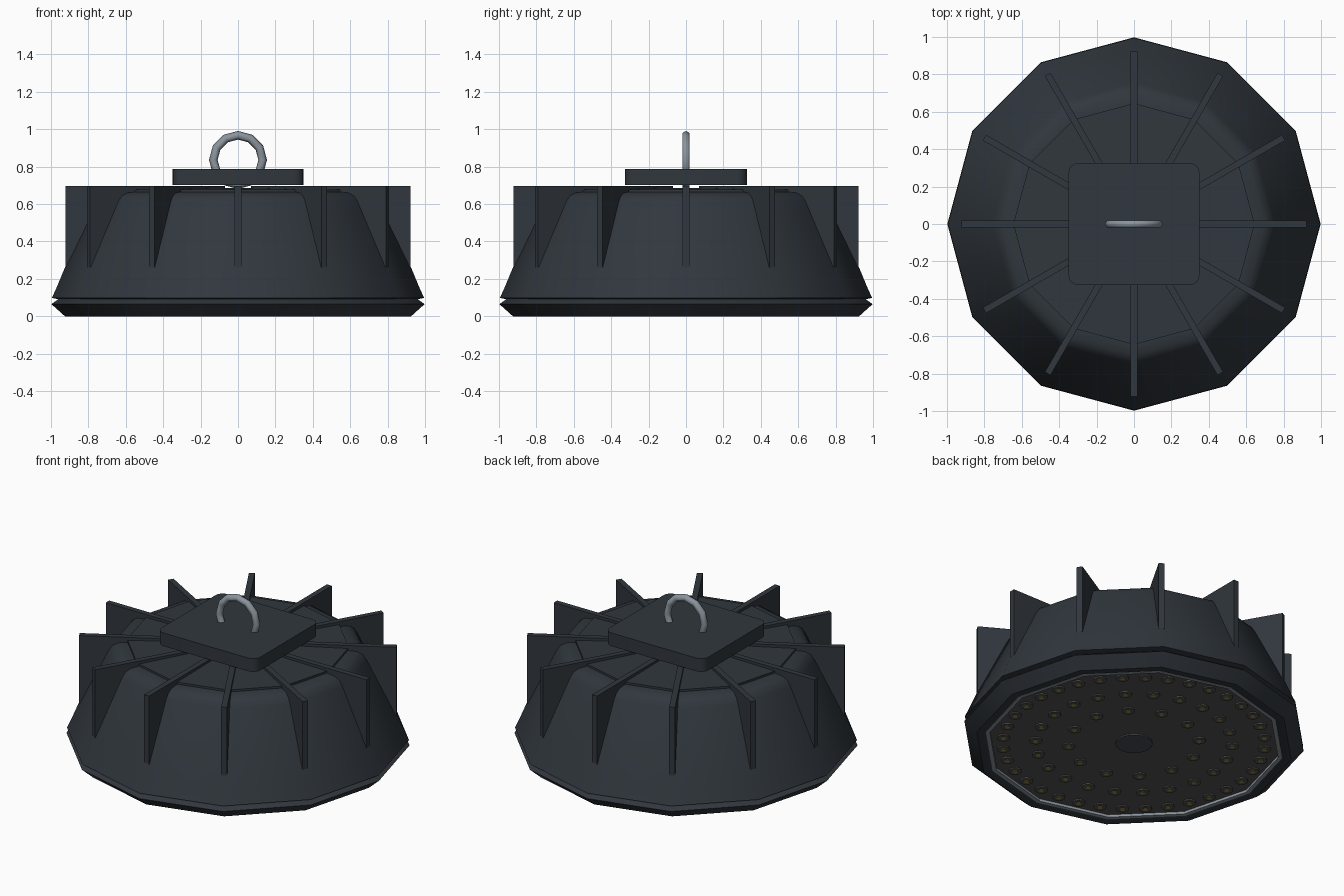
import bpy, bmesh, math
from mathutils import Matrix

if "Cube" in bpy.data.objects:
    bpy.data.objects.remove(bpy.data.objects["Cube"])

SIDES = 12


def material(name, rgb):
    m = bpy.data.materials.new(name)
    m.diffuse_color = (*rgb, 1)
    m.use_nodes = True
    m.node_tree.nodes["Principled BSDF"].inputs["Base Color"].default_value = m.diffuse_color
    return m


CASE = material("dark_casing", (0.030, 0.038, 0.047))
METAL = material("metal", (0.26, 0.30, 0.34))
PANEL = material("panel_grey", (0.085, 0.085, 0.085))
SENSOR = material("sensor_grey", (0.06, 0.07, 0.085))
CHIP = material("led_yellow", (0.30, 0.24, 0.06))


def finish(name, bm, mat, smooth=None):
    bmesh.ops.recalc_face_normals(bm, faces=bm.faces)
    me = bpy.data.meshes.new(name)
    bm.to_mesh(me)
    bm.free()
    ob = bpy.data.objects.new(name, me)
    bpy.context.collection.objects.link(ob)
    me.materials.append(mat)
    if smooth:
        bpy.ops.object.select_all(action='DESELECT')
        ob.select_set(True)
        bpy.context.view_layer.objects.active = ob
        bpy.ops.object.shade_smooth_by_angle(angle=math.radians(smooth))
    return ob


def lathe(name, profile, mat, smooth=None, n=SIDES, closed=False, cap=True):
    """Revolve (radius, z) points around z, with corners on the x axis."""
    bm = bmesh.new()
    rings = [[bm.verts.new((r * math.cos(2 * math.pi * i / n),
                            r * math.sin(2 * math.pi * i / n), z))
              for i in range(n)] for r, z in profile]
    pairs = list(zip(rings, rings[1:]))
    if closed:
        pairs.append((rings[-1], rings[0]))
    for a, b in pairs:
        for i in range(n):
            j = (i + 1) % n
            bm.faces.new((a[i], a[j], b[j], b[i]))
    if cap and not closed:
        bm.faces.new(rings[0])
        bm.faces.new(rings[-1])
    return finish(name, bm, mat, smooth)


def disc(bm, x, y, z, r, h, n):
    bmesh.ops.create_cone(bm, cap_ends=True, segments=n, radius1=r, radius2=r,
                          depth=h, matrix=Matrix.Translation((x, y, z)))


# Casing, lid and lower rim
lathe("housing", [(0.93, 0.085), (0.995, 0.098), (0.965, 0.165), (0.93, 0.25),
                  (0.755, 0.61), (0.735, 0.64), (0.70, 0.66), (0.645, 0.665)],
      CASE, 42)
lathe("top_lid", [(0.645, 0.65), (0.645, 0.678), (0.17, 0.685)], CASE)
lathe("lower_rim", [(0.87, 0.03), (0.87, 0.006), (0.885, 0), (0.925, 0),
                    (0.998, 0.065), (0.96, 0.092), (0.90, 0.092)],
      CASE, 42, closed=True)

# Cooling fins, one on every corner
bm = bmesh.new()
outline = [(0.17, 0.697), (0.17, 0.60), (0.70, 0.60), (0.90, 0.26),
           (0.923, 0.26), (0.923, 0.697)]
for k in range(SIDES):
    rot = Matrix.Rotation(2 * math.pi * k / SIDES, 3, 'Z')
    verts = [bm.verts.new((r, -0.0175, z)) for r, z in outline]
    face = bm.faces.new(verts)
    ext = bmesh.ops.extrude_face_region(bm, geom=[face])["geom"]
    new = [g for g in ext if isinstance(g, bmesh.types.BMVert)]
    bmesh.ops.translate(bm, verts=new, vec=(0, 0.035, 0))
    bmesh.ops.transform(bm, matrix=rot.to_4x4(), verts=verts + new)
finish("cooling_fins", bm, CASE)

# Driver plate with rounded upright corners
bm = bmesh.new()
bmesh.ops.create_cube(bm, size=1, matrix=Matrix.Translation((0, 0, 0.745))
                      @ Matrix.Diagonal((0.70, 0.65, 0.084, 1)))
upright = [e for e in bm.edges
           if abs(e.verts[0].co.z - e.verts[1].co.z) > 0.05]
bmesh.ops.bevel(bm, geom=upright, offset=0.05, segments=4, profile=0.5,
                affect='EDGES')
finish("driver_plate", bm, CASE, 35)

# Hanging ring
bpy.ops.mesh.primitive_torus_add(major_radius=0.132, minor_radius=0.023,
                                 major_segments=12, minor_segments=6,
                                 location=(0, 0, 0.836),
                                 rotation=(math.pi / 2, 0, 0))
ring = bpy.context.object
ring.name = "hanging_ring"
ring.data.materials.append(METAL)
bpy.ops.object.shade_smooth_by_angle(angle=math.radians(65))

# Light panel underneath with its metal trim
lathe("light_panel", [(0.865, 0.03), (0.865, 0.02)], PANEL)
lathe("panel_trim", [(0.872, 0.025), (0.872, 0.004), (0.848, 0.004),
                     (0.848, 0.025)], METAL, closed=True)
lathe("centre_sensor", [(0.107, 0.022), (0.107, 0.012)], SENSOR, 35, n=24)

# Three rings of LEDs: lens cups and yellow chips
cups, chips = bmesh.new(), bmesh.new()
for radius, count in ((0.76, 36), (0.57, 22), (0.38, 12)):
    for i in range(count):
        a = math.radians(45) + 2 * math.pi * i / count
        x, y = radius * math.cos(a), radius * math.sin(a)
        disc(cups, x, y, 0.018, 0.038, 0.012, 12)
        disc(chips, x, y, 0.013, 0.016, 0.008, 8)
finish("led_lenses", cups, PANEL, 35)
finish("led_chips", chips, CHIP)
